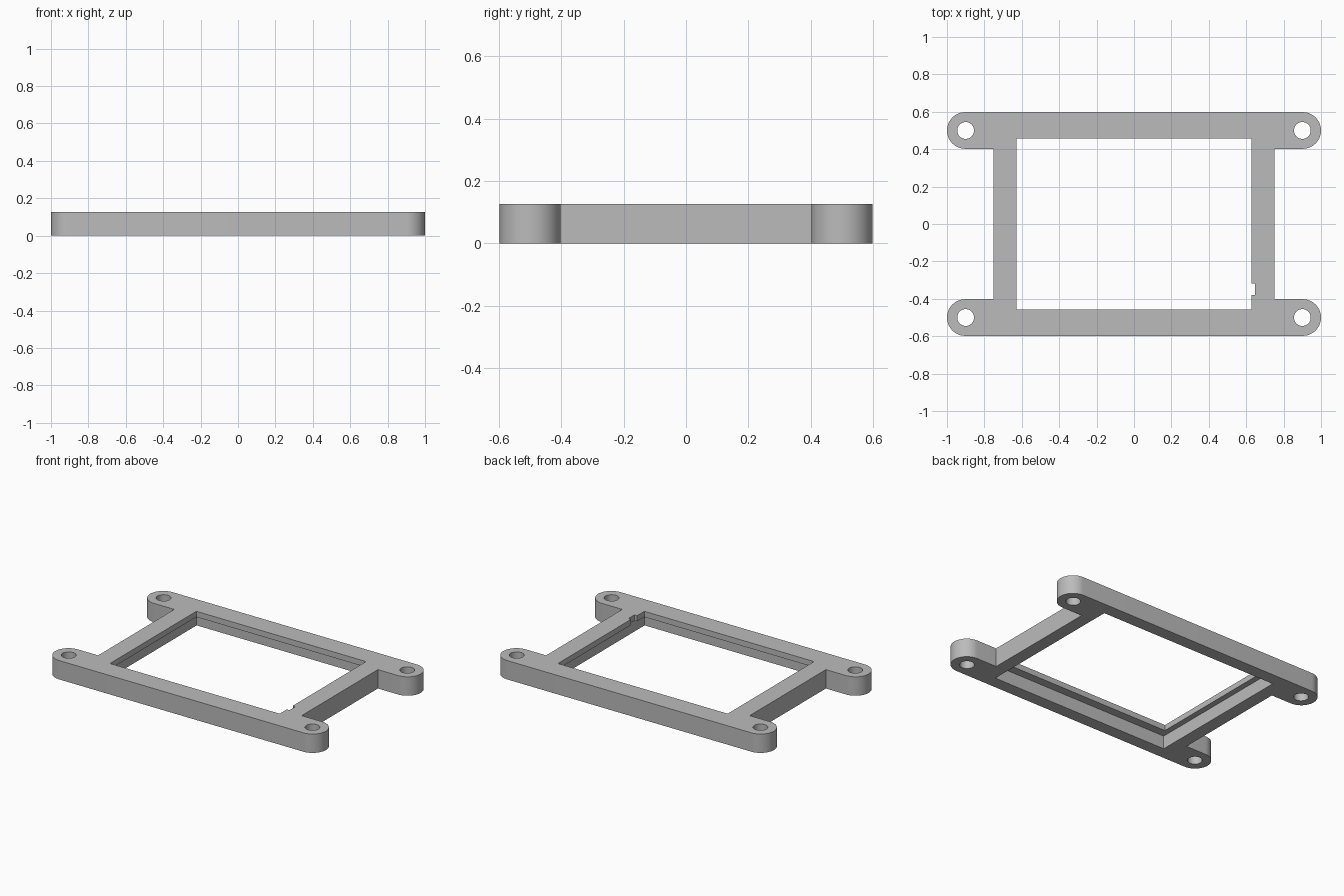
import bpy, bmesh
from math import cos, sin, pi

if "Cube" in bpy.data.objects:
    bpy.data.objects.remove(bpy.data.objects["Cube"])

HEIGHT = 0.126          # full thickness of the frame
RECESS = 0.088          # depth of the pocket cut from below
HOLE_X, HOLE_Y = 0.9, 0.5
TAB_R, HOLE_R = 0.098, 0.045
RAIL_Y, BAR_X = 0.598, 0.752

grey = bpy.data.materials.new("plain grey")
grey.use_nodes = True
colour = (0.5, 0.5, 0.5, 1)
grey.diffuse_color = colour
grey.node_tree.nodes["Principled BSDF"].inputs["Base Color"].default_value = colour


def prism(name, outline, z0, z1):
    """Extrude a counter-clockwise outline from z0 to z1."""
    bm = bmesh.new()
    base = bm.faces.new([bm.verts.new((x, y, z0)) for x, y in outline])
    top = bmesh.ops.extrude_face_region(bm, geom=[base])
    verts = [g for g in top["geom"] if isinstance(g, bmesh.types.BMVert)]
    bmesh.ops.translate(bm, verts=verts, vec=(0, 0, z1 - z0))
    bmesh.ops.recalc_face_normals(bm, faces=bm.faces)
    mesh = bpy.data.meshes.new(name)
    bm.to_mesh(mesh)
    bm.free()
    mesh.materials.append(grey)
    obj = bpy.data.objects.new(name, mesh)
    bpy.context.collection.objects.link(obj)
    return obj


def rect(x0, x1, y0, y1):
    return [(x0, y0), (x1, y0), (x1, y1), (x0, y1)]


def arc(cx, cy, r, start, end, steps):
    angles = [start + (end - start) * i / steps for i in range(steps + 1)]
    return [(cx + r * cos(a), cy + r * sin(a)) for a in angles]


def cut(target, cutter):
    bpy.context.view_layer.objects.active = target
    mod = target.modifiers.new("cut", 'BOOLEAN')
    mod.operation = 'DIFFERENCE'
    mod.solver = 'EXACT'
    mod.object = cutter
    cutter.hide_render = True
    bpy.ops.object.modifier_apply(modifier=mod.name)
    bpy.data.objects.remove(cutter)


# Frame outline: one half with two rounded tabs, turned round for the other
tab_y = RAIL_Y - TAB_R
inner_y = tab_y - TAB_R
half = arc(HOLE_X + 0.002, -tab_y, TAB_R, -pi / 2, pi / 2, 24)
half += [(BAR_X, -inner_y), (BAR_X, inner_y)]
half += arc(HOLE_X + 0.002, tab_y, TAB_R, -pi / 2, pi / 2, 24)
frame = prism("mounting_frame", half + [(-x, -y) for x, y in half], 0, HEIGHT)

# Window, wider pocket below it, and the small notch in the lip
cut(frame, prism("window_cutter", rect(-0.627, 0.627, -0.456, 0.456), -0.1, 0.3))
cut(frame, prism("pocket_cutter", rect(-0.665, 0.665, -0.513, 0.513), -0.1, RECESS))
cut(frame, prism("notch_cutter", rect(0.6, 0.647, -0.38, -0.317), 0.05, 0.3))

# Screw holes in the four tabs
for sx in (-1, 1):
    for sy in (-1, 1):
        ring = arc(sx * HOLE_X, sy * HOLE_Y, HOLE_R, 0, 2 * pi, 32)[:-1]
        cut(frame, prism("hole_cutter", ring, -0.1, 0.3))

# Smooth the round walls and keep the edges sharp
bpy.ops.object.select_all(action='DESELECT')
frame.select_set(True)
bpy.context.view_layer.objects.active = frame
bpy.ops.object.shade_smooth_by_angle(angle=pi / 6)
